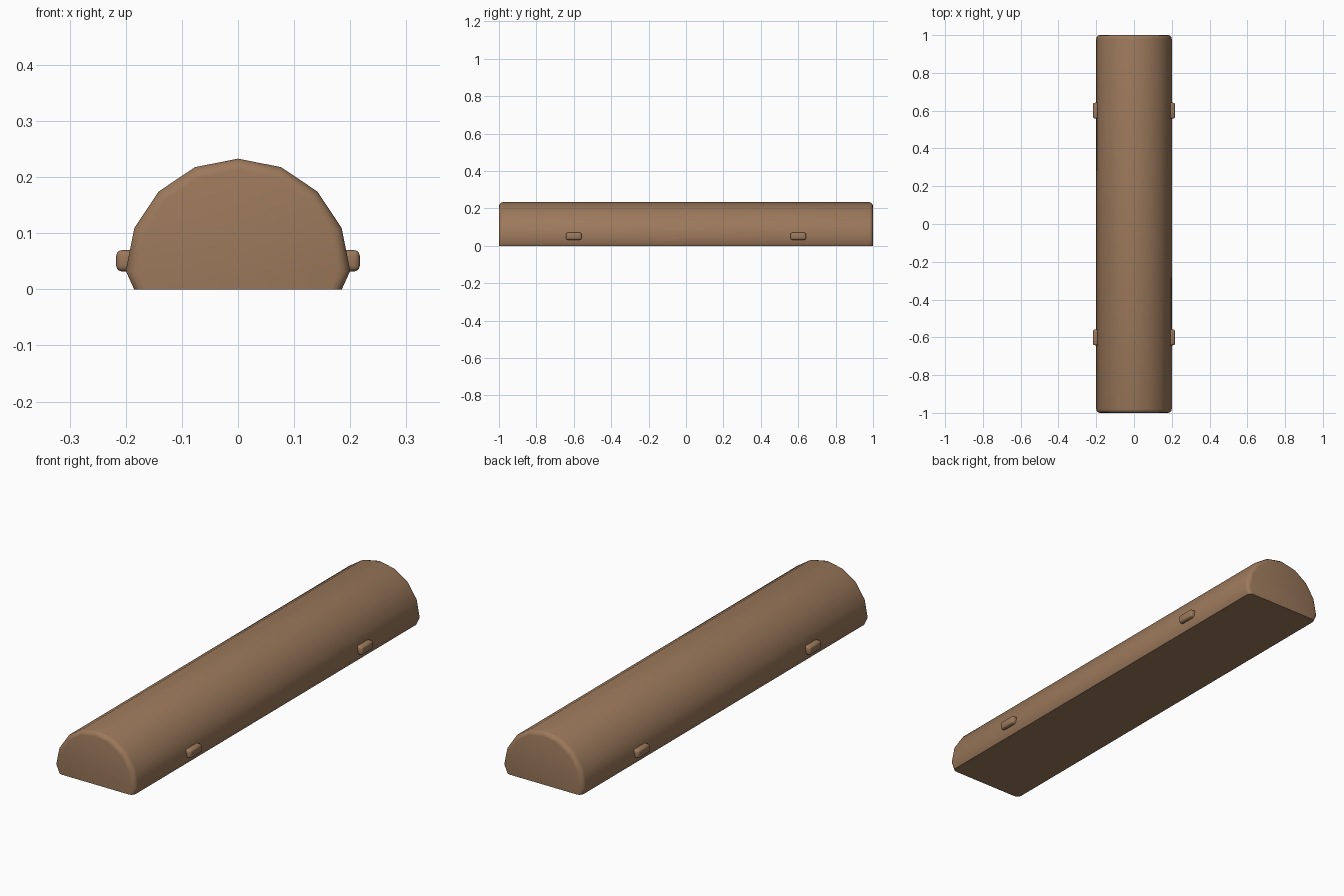
import bpy, bmesh, math

if "Cube" in bpy.data.objects:
    bpy.data.objects.remove(bpy.data.objects["Cube"])

brown = bpy.data.materials.new("warm brown")
brown.diffuse_color = (0.33, 0.19, 0.105, 1)
brown.use_nodes = True
brown.node_tree.nodes["Principled BSDF"].inputs["Base Color"].default_value = brown.diffuse_color

RADIUS, CENTRE_Z, HALF_LEN, ROUND = 0.2, 0.033, 1.0, 0.02


def finish(name, bm, angle):
    bmesh.ops.recalc_face_normals(bm, faces=bm.faces)
    mesh = bpy.data.meshes.new(name)
    bm.to_mesh(mesh)
    bm.free()
    mesh.materials.append(brown)
    obj = bpy.data.objects.new(name, mesh)
    bpy.context.collection.objects.link(obj)
    bpy.ops.object.select_all(action='DESELECT')
    obj.select_set(True)
    bpy.context.view_layer.objects.active = obj
    bpy.ops.object.shade_smooth_by_angle(angle=math.radians(angle))
    return obj


# Half-round profile: upper half of a 16-sided circle with tucked-in flat base
def profile(inset):
    s = (RADIUS - inset) / RADIUS
    pts = [(0.185 - inset, 0)]
    for i in range(9):
        a = i * math.pi / 8
        pts.append((s * RADIUS * math.cos(a), CENTRE_Z + s * RADIUS * math.sin(a)))
    return pts + [(-0.185 + inset, 0)]


# Body: lofted profile with rounded end rims
bm = bmesh.new()
steps = [i * math.pi / 6 for i in range(4)]
end = [(HALF_LEN - ROUND * (1 - math.sin(a)), ROUND * (1 - math.cos(a))) for a in steps]
stations = [(-y, d) for y, d in reversed(end)] + end
rings = [[bm.verts.new((x, y, z)) for x, z in profile(d)] for y, d in stations]
for r0, r1 in zip(rings, rings[1:]):
    for i in range(len(r0)):
        j = (i + 1) % len(r0)
        bm.faces.new((r0[i], r0[j], r1[j], r1[i]))
bm.faces.new(rings[0])
bm.faces.new(rings[-1])
finish("half_round_body", bm, 40)

# Side pegs: small rounded blocks near each end
for sx, side in ((-1, "left"), (1, "right")):
    for sy, pos in ((-1, "front"), (1, "back")):
        bm = bmesh.new()
        bmesh.ops.create_cube(bm, size=1)
        for v in bm.verts:
            v.co = (v.co.x * 0.06 + sx * 0.187, v.co.y * 0.084 + sy * 0.6,
                    v.co.z * 0.038 + 0.051)
        bmesh.ops.bevel(bm, geom=bm.edges[:], offset=0.01, segments=3,
                        profile=0.5, affect='EDGES')
        finish(f"{pos}_{side}_peg", bm, 40)
